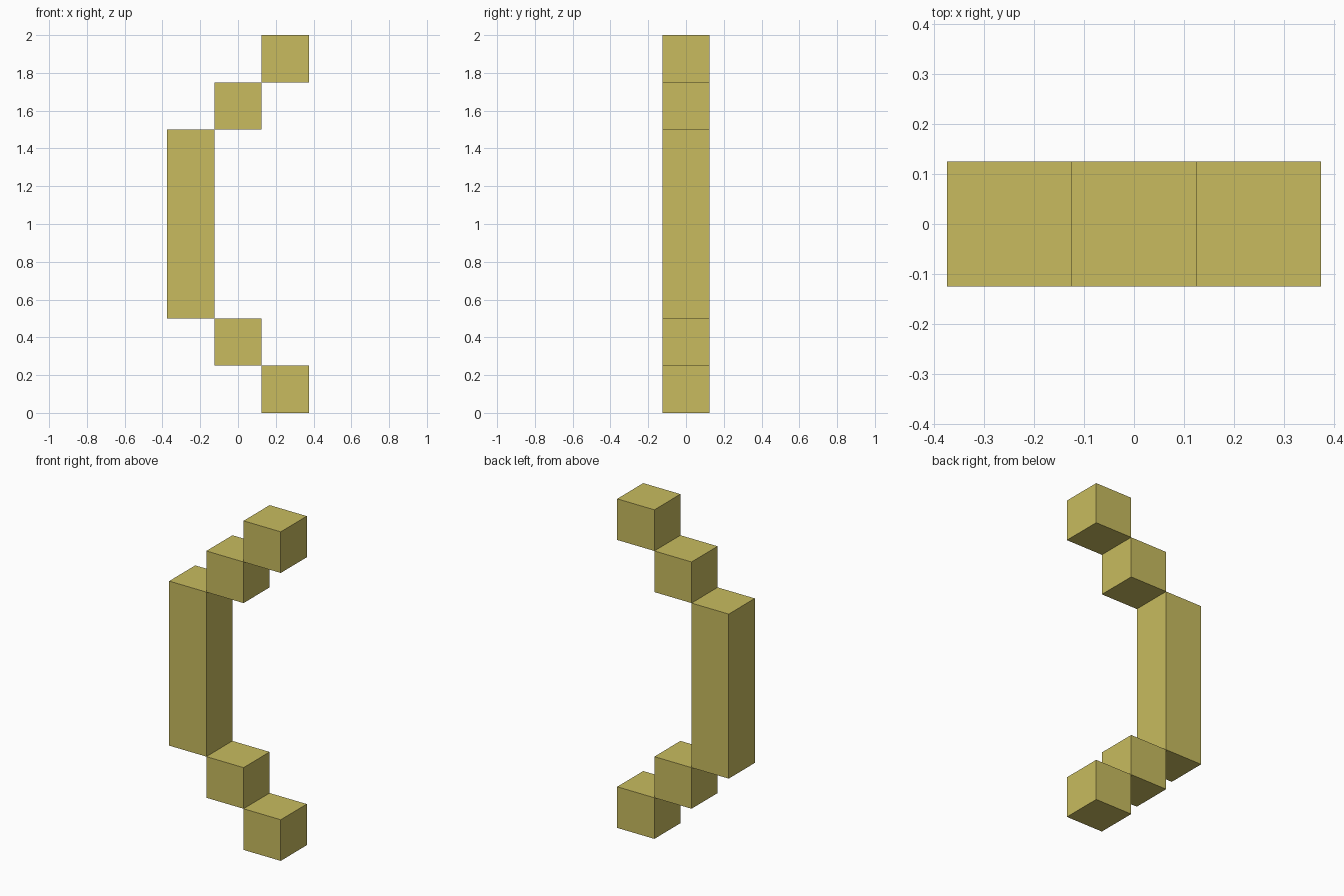
import bpy

if "Cube" in bpy.data.objects:
    bpy.data.objects.remove(bpy.data.objects["Cube"])

U = 0.25  # block width

mat = bpy.data.materials.new("mustard_yellow")
mat.diffuse_color = (0.58, 0.50, 0.114, 1.0)
mat.use_nodes = True
mat.node_tree.nodes["Principled BSDF"].inputs["Base Color"].default_value = mat.diffuse_color


def block(name, x, z0, z1):
    """Square-section block centred on y = 0, spanning z0 to z1."""
    bpy.ops.mesh.primitive_cube_add(size=1, location=(x, 0, (z0 + z1) / 2))
    ob = bpy.context.object
    ob.name = name
    ob.scale = (U, U, z1 - z0)
    bpy.ops.object.transform_apply(location=False, rotation=False, scale=True)
    ob.data.materials.append(mat)


# Tall upright at the back of the bracket
block("upright", -U, 2 * U, 6 * U)

# Stepped blocks, mirrored about mid-height
for end, row in (("lower", lambda i: i), ("upper", lambda i: 7 - i)):
    for part, x, i in (("tip", U, 0), ("step", 0, 1)):
        z = row(i) * U
        block(f"{end}_{part}", x, z, z + U)
